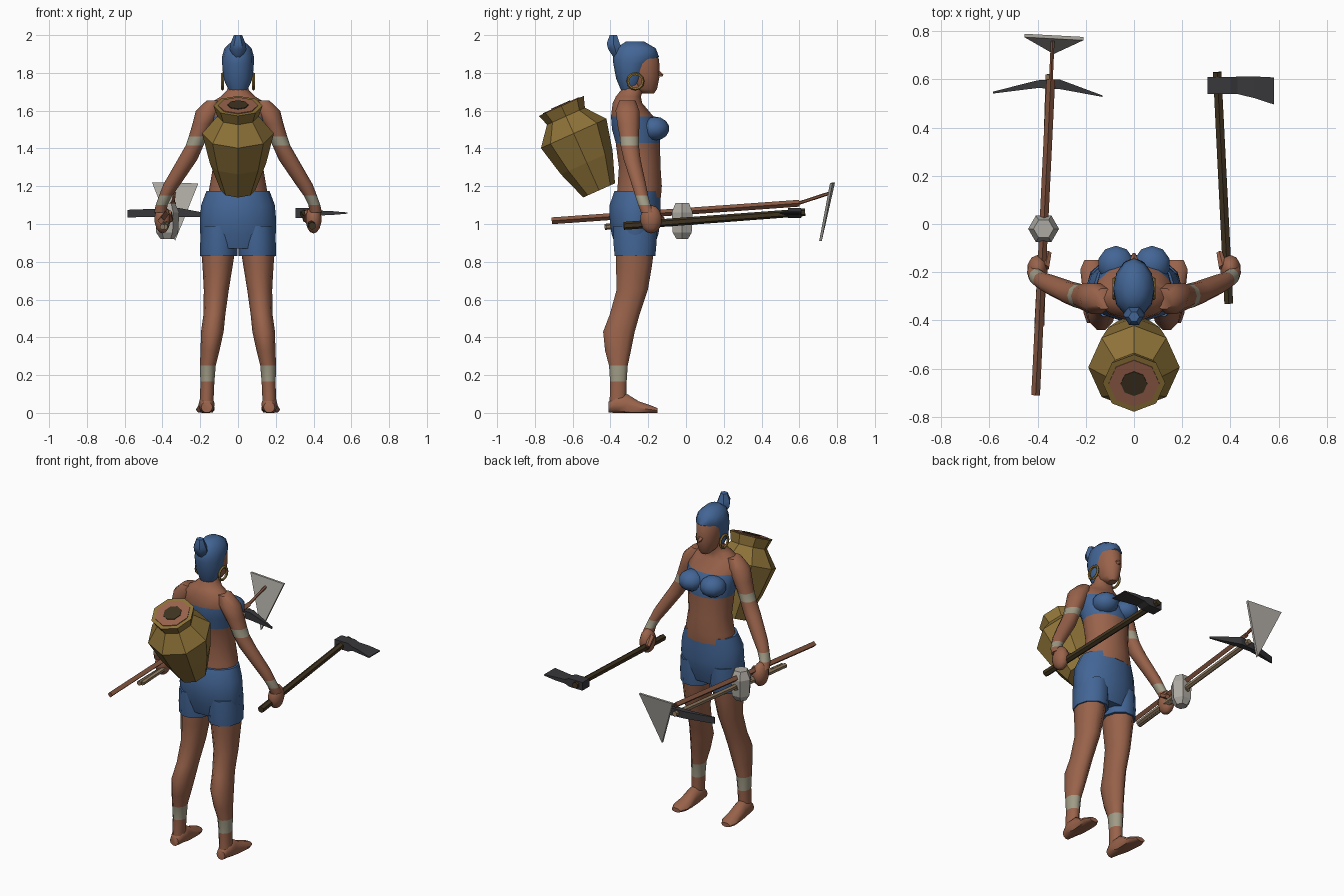
import bpy, bmesh, math
from mathutils import Vector

cube = bpy.data.objects.get("Cube")
if cube:
    bpy.data.objects.remove(cube)


def material(name, rgb):
    m = bpy.data.materials.new(name)
    m.use_nodes = True
    m.diffuse_color = (*rgb, 1)
    bsdf = m.node_tree.nodes["Principled BSDF"]
    bsdf.inputs["Base Color"].default_value = (*rgb, 1)
    bsdf.inputs["Roughness"].default_value = 0.9
    return m


SKIN = material("skin", (.32, .125, .07))
BLUE = material("blue_cloth", (.055, .13, .3))
GOLD = material("ochre_clay", (.27, .17, .04))
WRAP = material("pale_wrap", (.35, .33, .24))
IRON = material("dark_iron", (.04, .04, .045))
STEEL = material("grey_steel", (.42, .4, .36))
DARK = material("dark_wood", (.05, .033, .014))
BROWN = material("brown_wood", (.25, .1, .055))
TAN = material("tan_wood", (.27, .19, .11))


def finish(name, bm, mats, smooth=True):
    bmesh.ops.recalc_face_normals(bm, faces=bm.faces)
    mesh = bpy.data.meshes.new(name)
    bm.to_mesh(mesh)
    bm.free()
    for m in mats:
        mesh.materials.append(m)
    ob = bpy.data.objects.new(name, mesh)
    bpy.context.collection.objects.link(ob)
    if smooth:
        bpy.ops.object.select_all(action='DESELECT')
        ob.select_set(True)
        bpy.context.view_layer.objects.active = ob
        bpy.ops.object.shade_smooth_by_angle(angle=math.radians(50))
    return ob


def loft(name, rows, mat, n=10, axis='z', side=1, smooth=True, floor=False):
    """Skin elliptic rings (x, y, z, a, b[, material of the span after it])."""
    bm, rings, mats = bmesh.new(), [], [mat]
    u, v = {'z': ((1, 0, 0), (0, 1, 0)), 'y': ((1, 0, 0), (0, 0, 1)),
            'x': ((0, 1, 0), (0, 0, 1))}[axis]
    grow, phase = (math.sqrt(2), math.pi / 4) if n == 4 else (1, 0)
    for x, y, z, a, b, *_ in rows:
        ring = []
        for i in range(n):
            t = phase + math.tau * i / n
            p = Vector((x, y, z)) + grow * (a * math.cos(t) * Vector(u) + b * math.sin(t) * Vector(v))
            ring.append(bm.verts.new((p.x * side, p.y, max(p.z, 0) if floor else p.z)))
        rings.append(ring)
    for row, low, high in zip(rows, rings, rings[1:]):
        m = row[5] if len(row) > 5 else mat
        if m not in mats:
            mats.append(m)
        for i in range(n):
            j = (i + 1) % n
            bm.faces.new((low[i], low[j], high[j], high[i])).material_index = mats.index(m)
    bm.faces.new(rings[0])
    bm.faces.new(rings[-1])
    return finish(name, bm, mats, smooth)


def rod(name, p, q, r1, r2, mat, n=6):
    p, q = Vector(p), Vector(q)
    bm = bmesh.new()
    bmesh.ops.create_cone(bm, cap_ends=True, segments=n, radius1=r1, radius2=r2, depth=(q - p).length)
    rot = (q - p).to_track_quat('Z', 'Y')
    for v in bm.verts:
        v.co = rot @ v.co + (p + q) / 2
    return finish(name, bm, [mat], False)


def ball(name, centre, size, mat):
    bm = bmesh.new()
    bmesh.ops.create_uvsphere(bm, u_segments=10, v_segments=7, radius=1)
    for v in bm.verts:
        v.co = Vector(centre) + v.co * Vector(size)
    return finish(name, bm, [mat])


# Trunk with a cloth band round the chest
loft("torso", [(0, -.25, 1.14, .16, .12), (0, -.245, 1.2, .15, .12), (0, -.245, 1.3, .133, .113),
               (0, -.255, 1.43, .145, .12, BLUE), (0, -.265, 1.5, .158, .13, BLUE),
               (0, -.285, 1.57, .165, .115), (0, -.31, 1.64, .15, .08), (0, -.305, 1.675, .09, .068),
               (0, -.285, 1.71, .057, .06), (0, -.265, 1.79, .052, .06)], SKIN, 14)
loft("shorts", [(0, -.27, .87, .18, .1), (0, -.27, .95, .2, .128), (0, -.27, 1.02, .202, .137),
                (0, -.27, 1.1, .195, .138), (0, -.257, 1.175, .167, .125)], BLUE, 14)

# Head, nose, hair and bun
loft("head", [(0, -.2, 1.69, .026, .03), (0, -.225, 1.715, .05, .072), (0, -.24, 1.78, .066, .1),
              (0, -.25, 1.87, .074, .108), (0, -.26, 1.94, .05, .08)], SKIN, 12)
rod("nose", (0, -.155, 1.8), (0, -.122, 1.785), .02, .006, SKIN, 5)
loft("hair", [(0, -.3, 1.71, .05, .045), (0, -.295, 1.77, .078, .075), (0, -.285, 1.85, .084, .1),
              (0, -.265, 1.885, .085, .122), (0, -.265, 1.93, .072, .105),
              (0, -.27, 1.965, .035, .05)], BLUE, 12)
loft("hair_bun", [(0, -.365, 1.88, .018, .02), (0, -.375, 1.925, .045, .042),
                  (0, -.385, 1.955, .04, .04), (0, -.385, 2, .022, .022)], BLUE, 6)

for side, label in ((1, "left"), (-1, "right")):
    loft(label + "_shorts_leg", [(.1, -.27, .99, .095, .12), (.101, -.27, .9, .099, .12),
                                 (.102, -.27, .83, .098, .113)], BLUE, side=side)
    loft(label + "_leg", [(.105, -.27, .86, .09, .105), (.108, -.275, .78, .08, .1),
                          (.115, -.285, .65, .066, .087), (.125, -.325, .52, .058, .083),
                          (.136, -.355, .43, .06, .088), (.148, -.36, .33, .05, .072),
                          (.16, -.358, .25, .042, .052, WRAP), (.162, -.358, .165, .037, .046),
                          (.165, -.36, .08, .036, .046), (.165, -.362, .02, .036, .045)],
         SKIN, side=side)
    loft(label + "_foot", [(.165, -.41, .03, .03, .03), (.166, -.37, .045, .043, .05),
                           (.168, -.31, .04, .041, .062), (.17, -.25, .025, .046, .038),
                           (.173, -.19, .018, .05, .024), (.176, -.15, .012, .03, .014)],
         SKIN, axis='y', side=side, floor=True)
    loft(label + "_arm", [(.125, -.31, 1.655, .04, .045), (.155, -.31, 1.6, .068, .066),
                          (.185, -.305, 1.53, .056, .062), (.212, -.3, 1.462, .049, .053, WRAP),
                          (.23, -.298, 1.415, .047, .051), (.268, -.285, 1.34, .052, .047),
                          (.35, -.25, 1.21, .045, .04), (.383, -.235, 1.15, .035, .036, WRAP),
                          (.405, -.22, 1.1, .031, .034), (.41, -.2, 1.06, .034, .04)],
         SKIN, side=side)
    ball(label + "_hand", (.4 * side, -.185, 1.025), (.044, .058, .075), SKIN)
    rod(label + "_thumb", (.37 * side, -.18, 1.06), (.355 * side, -.12, 1.02), .02, .014, SKIN)
    ball(label + "_chest_cloth", (.075 * side, -.168, 1.505), (.078, .08, .064), BLUE)
    # Hoop earring
    bpy.ops.mesh.primitive_torus_add(major_segments=12, minor_segments=5, major_radius=.04,
                                     minor_radius=.008, location=(.082 * side, -.268, 1.755),
                                     rotation=(0, math.pi / 2, 0))
    hoop = bpy.context.object
    hoop.name = label + "_earring"
    hoop.data.materials.append(GOLD)

# Tilted clay jar carried on the back
jar = loft("back_jar", [(0, 0, z, r, r) for z, r in
                        ((0, .092), (.16, .15), (.33, .19), (.43, .11), (.49, .13))], GOLD, 8, smooth=False)
lining = loft("jar_lining", [(0, 0, .487, .105, .105), (0, 0, .494, .105, .105)], SKIN, 8, smooth=False)
hole = loft("jar_hole", [(0, 0, .49, .055, .055), (0, 0, .498, .055, .055)], DARK, 8, smooth=False)
for part in (jar, lining, hole):
    part.location = (0, -.46, 1.178)
    part.rotation_euler = (math.radians(24.1), 0, 0)

# Axe in the left hand
rod("axe_handle", (.393, -.33, .99), (.345, .63, 1.062), .021, .02, DARK)
loft("axe_head", [(.305, .575, 1.058, .035, .026), (.4, .575, 1.058, .035, .026),
                  (.43, .575, 1.058, .036, .013), (.5, .567, 1.058, .045, .01),
                  (.58, .552, 1.058, .056, .003)], IRON, 4, 'x', smooth=False)

# Hoe, pick and stone hammer in the right hand
rod("hoe_handle", (-.408, -.71, 1.017), (-.345, .6, 1.11), .018, .018, BROWN, 4)
rod("hoe_neck", (-.345, .59, 1.108), (-.337, .765, 1.165), .009, .009, BROWN)
bm = bmesh.new()
corners = ((-.455, .775, 1.22), (-.21, .762, 1.215), (-.333, .705, .91))
front = bm.faces.new([bm.verts.new(c) for c in corners])
grown = bmesh.ops.extrude_face_region(bm, geom=[front], use_keep_orig=True)
for v in grown["geom"]:
    if isinstance(v, bmesh.types.BMVert):
        v.co.y += .014
finish("hoe_blade", bm, [STEEL], False)
rod("pick_handle", (-.385, -.42, .985), (-.352, .62, 1.062), .015, .017, TAN)
loft("pick_head", [(-.585, .545, 1.055, .004, .02), (-.4, .58, 1.06, .016, .022),
                   (-.31, .58, 1.06, .02, .024), (-.13, .53, 1.045, .003, .006)],
     IRON, 4, 'x', smooth=False)
rod("hammer_handle", (-.4, -.43, .985), (-.375, .04, 1.01), .016, .016, TAN)
loft("hammer_stone", [(-.375, -.02, z, r, r) for z, r in
                      ((.92, .035), (.955, .058), (1.06, .064), (1.11, .042))],
     STEEL, 6, smooth=False)
